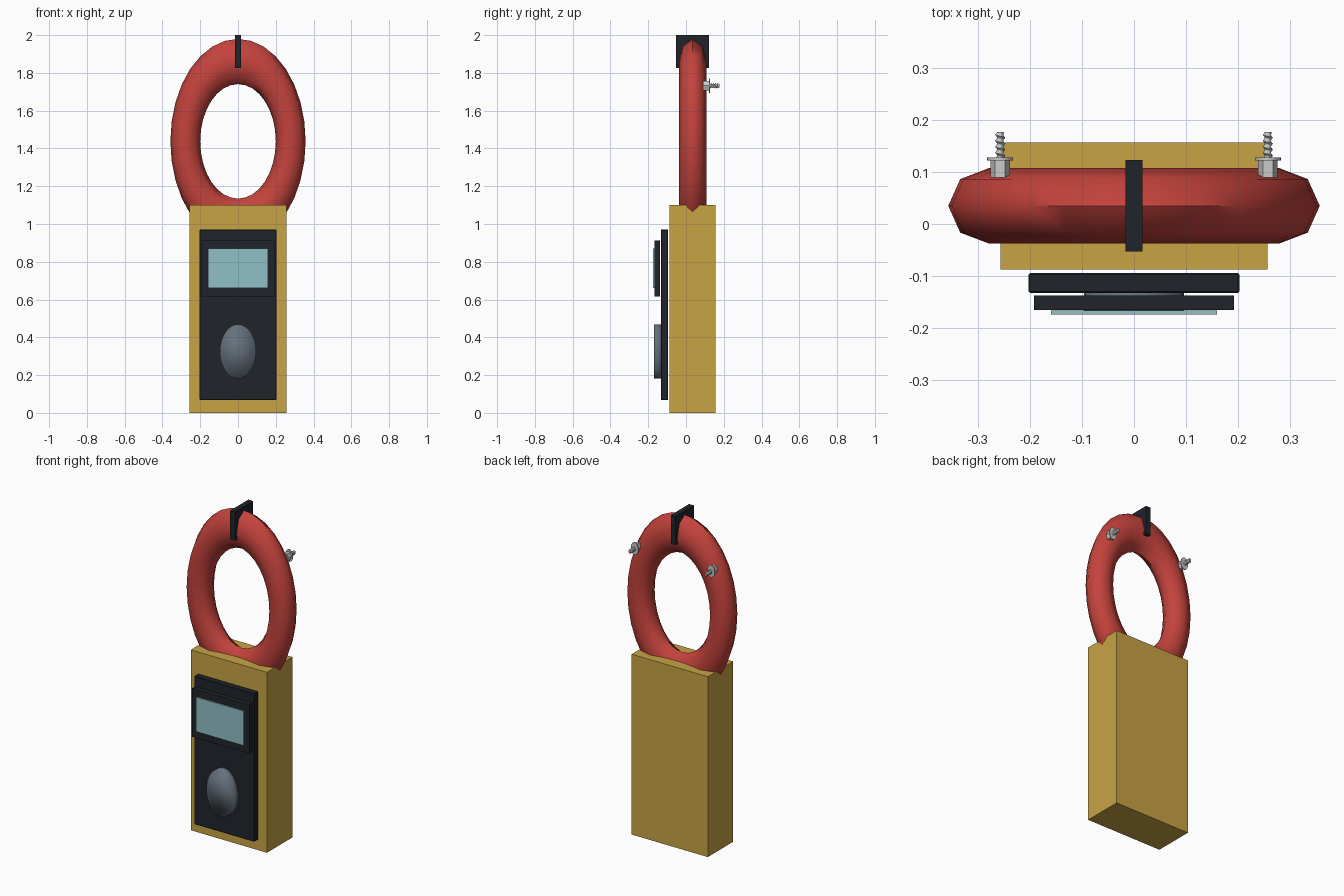
import bpy, bmesh, math
from mathutils import Matrix

if "Cube" in bpy.data.objects:
    bpy.data.objects.remove(bpy.data.objects["Cube"])


def material(name, rgb):
    m = bpy.data.materials.new(name)
    m.diffuse_color = (*rgb, 1)
    m.use_nodes = True
    m.node_tree.nodes["Principled BSDF"].inputs["Base Color"].default_value = m.diffuse_color
    return m


YELLOW = material("yellow", (0.58, 0.37, 0.06))
RED = material("red", (0.55, 0.055, 0.045))
BLACK = material("black", (0.014, 0.017, 0.023))
SCREEN = material("screen_blue", (0.28, 0.53, 0.56))
SLATE = material("slate", (0.13, 0.165, 0.20))


def make(name, bm, mat=None, smooth=None):
    bmesh.ops.recalc_face_normals(bm, faces=bm.faces)
    me = bpy.data.meshes.new(name)
    bm.to_mesh(me)
    bm.free()
    ob = bpy.data.objects.new(name, me)
    bpy.context.collection.objects.link(ob)
    if mat:
        me.materials.append(mat)
    if smooth:
        bpy.ops.object.select_all(action='DESELECT')
        ob.select_set(True)
        bpy.context.view_layer.objects.active = ob
        bpy.ops.object.shade_smooth_by_angle(angle=math.radians(smooth))
    return ob


def box(name, x, y, z, mat, bevel=0.0):
    bm = bmesh.new()
    size = [b - a for a, b in (x, y, z)]
    mid = [(a + b) / 2 for a, b in (x, y, z)]
    bmesh.ops.create_cube(bm, size=1, matrix=Matrix.Translation(mid) @ Matrix.Diagonal((*size, 1)))
    if bevel:
        bmesh.ops.bevel(bm, geom=bm.edges[:], offset=bevel, segments=1, affect='EDGES')
    return make(name, bm, mat)


def skin(bm, rings, closed=False):
    """Bridge equal vertex rings with quads; cap the ends unless closed."""
    n = len(rings[0])
    for i in range(len(rings) - (0 if closed else 1)):
        a, b = rings[i], rings[(i + 1) % len(rings)]
        for j in range(n):
            k = (j + 1) % n
            bm.faces.new((a[j], a[k], b[k], b[j]))
    if not closed:
        bm.faces.new(rings[0])
        bm.faces.new(rings[-1])


def turned(bm, cx, cz, stations, sides, radius, stretch=1.5):
    """Solid along y with an elliptical section, radius(station, angle)."""
    rings = []
    for s in stations:
        ring = []
        for j in range(sides):
            a = math.tau * j / sides
            r = radius(s, a)
            ring.append(bm.verts.new((cx + r * math.cos(a), s, cz + stretch * r * math.sin(a))))
        rings.append(ring)
    skin(bm, rings)


# Case, front panel, display and dial
box("body", (-0.257, 0.257), (-0.088, 0.157), (0, 1.10), YELLOW)
box("front_panel", (-0.203, 0.203), (-0.133, -0.094), (0.068, 0.972), BLACK, 0.003)
box("display_bezel", (-0.193, 0.193), (-0.166, -0.138), (0.617, 0.913), BLACK)
box("display_screen", (-0.16, 0.16), (-0.174, -0.167), (0.66, 0.87), SCREEN)
bm = bmesh.new()
turned(bm, 0, 0.325, (-0.169, -0.130), 32, lambda s, a: 0.096)
make("dial", bm, SLATE, 180)

# Clamp ring: stretched torus with an eight-sided section
bm = bmesh.new()
rings = []
for i in range(32):
    a = math.tau * i / 32
    ring = []
    for j in range(8):
        b = math.tau * j / 8
        r = 0.279 + 0.079 * math.cos(b)
        ring.append(bm.verts.new((r * math.cos(a), 0.035 + 0.073 * math.sin(b),
                                  1.4375 + 1.515 * r * math.sin(a))))
    rings.append(ring)
skin(bm, rings, closed=True)
make("clamp_ring", bm, RED, 60)

# Jaw split at the top of the ring
box("jaw_split", (-0.016, 0.016), (-0.053, 0.123), (1.825, 2.0), BLACK)


def thread(s, a):
    phase = ((s - 0.126) / 0.0115 - a / math.tau) % 1.0
    return 0.0065 + 0.0035 * max(0.0, 1 - abs(phase - 0.5) * 3) * min(1, (0.177 - s) / 0.004)


# Screws on the back of the ring: head, washer flange, threaded shaft
for side, cx in (("left", -0.258), ("right", 0.258)):
    bm = bmesh.new()
    turned(bm, cx, 1.732, (0.09, 0.123), 6, lambda s, a: 0.019)
    turned(bm, cx, 1.732, (0.122, 0.128), 24, lambda s, a: 0.025)
    turned(bm, cx, 1.732, [0.126 + 0.051 * i / 48 for i in range(49)], 16, thread)
    make(side + "_screw", bm, None, 40)
